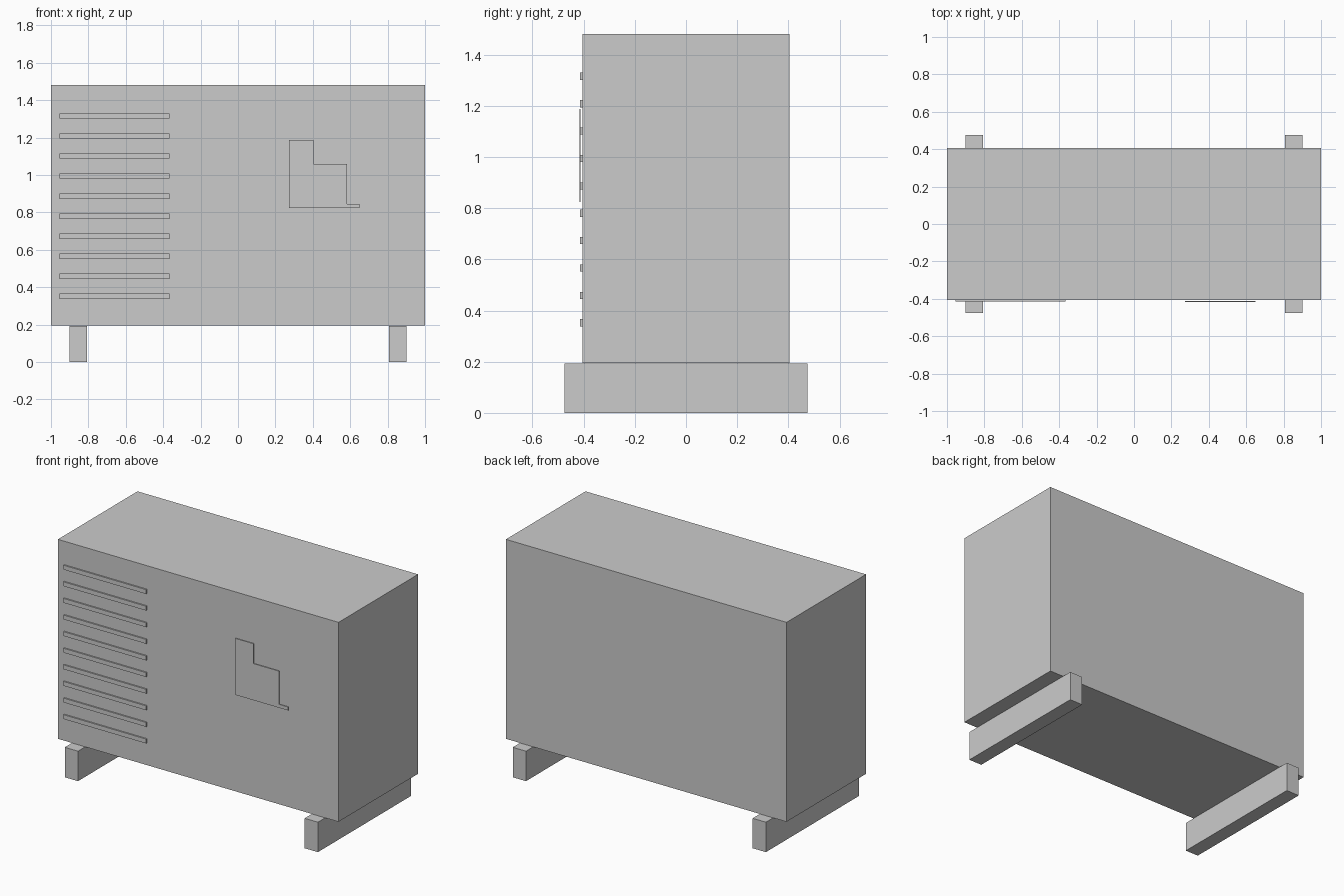
import bpy, bmesh

if "Cube" in bpy.data.objects:
    bpy.data.objects.remove(bpy.data.objects["Cube"])


def finish(name, bm):
    bmesh.ops.recalc_face_normals(bm, faces=bm.faces)
    mesh = bpy.data.meshes.new(name)
    bm.to_mesh(mesh)
    bm.free()
    obj = bpy.data.objects.new(name, mesh)
    bpy.context.collection.objects.link(obj)
    return obj


def box(name, x, y, z):
    """Box from (min, max) ranges on each axis."""
    bm = bmesh.new()
    bmesh.ops.create_cube(bm, size=1)
    for v in bm.verts:
        v.co = [(a + b) / 2 + c * (b - a) for c, (a, b) in zip(v.co, (x, y, z))]
    return finish(name, bm)


# Cabinet
box("cabinet", (-1, 1), (-0.405, 0.405), (0.195, 1.48))

# Support rails under the cabinet
for side, name in ((-1, "left_foot_rail"), (1, "right_foot_rail")):
    xs = sorted((side * 0.808, side * 0.902))
    box(name, xs, (-0.475, 0.475), (0, 0.193))

# Vent slats on the front
slat = box("vent_slats", (-0.955, -0.365), (-0.414, -0.404), (0.338, 0.366))
arr = slat.modifiers.new("stack", 'ARRAY')
arr.count = 10
arr.use_relative_offset = False
arr.use_constant_offset = True
arr.constant_offset_displace = (0, 0, 0.107)

# Stepped panel on the front
profile = [(0.273, 0.823), (0.65, 0.823), (0.65, 0.845), (0.583, 0.845),
           (0.583, 1.059), (0.404, 1.059), (0.404, 1.187), (0.273, 1.187)]
bm = bmesh.new()
face = bm.faces.new([bm.verts.new((x, -0.417, z)) for x, z in profile])
ext = bmesh.ops.extrude_face_region(bm, geom=[face], use_keep_orig=True)
moved = [g for g in ext["geom"] if isinstance(g, bmesh.types.BMVert)]
bmesh.ops.translate(bm, verts=moved, vec=(0, 0.005, 0))
finish("stepped_front_panel", bm)
